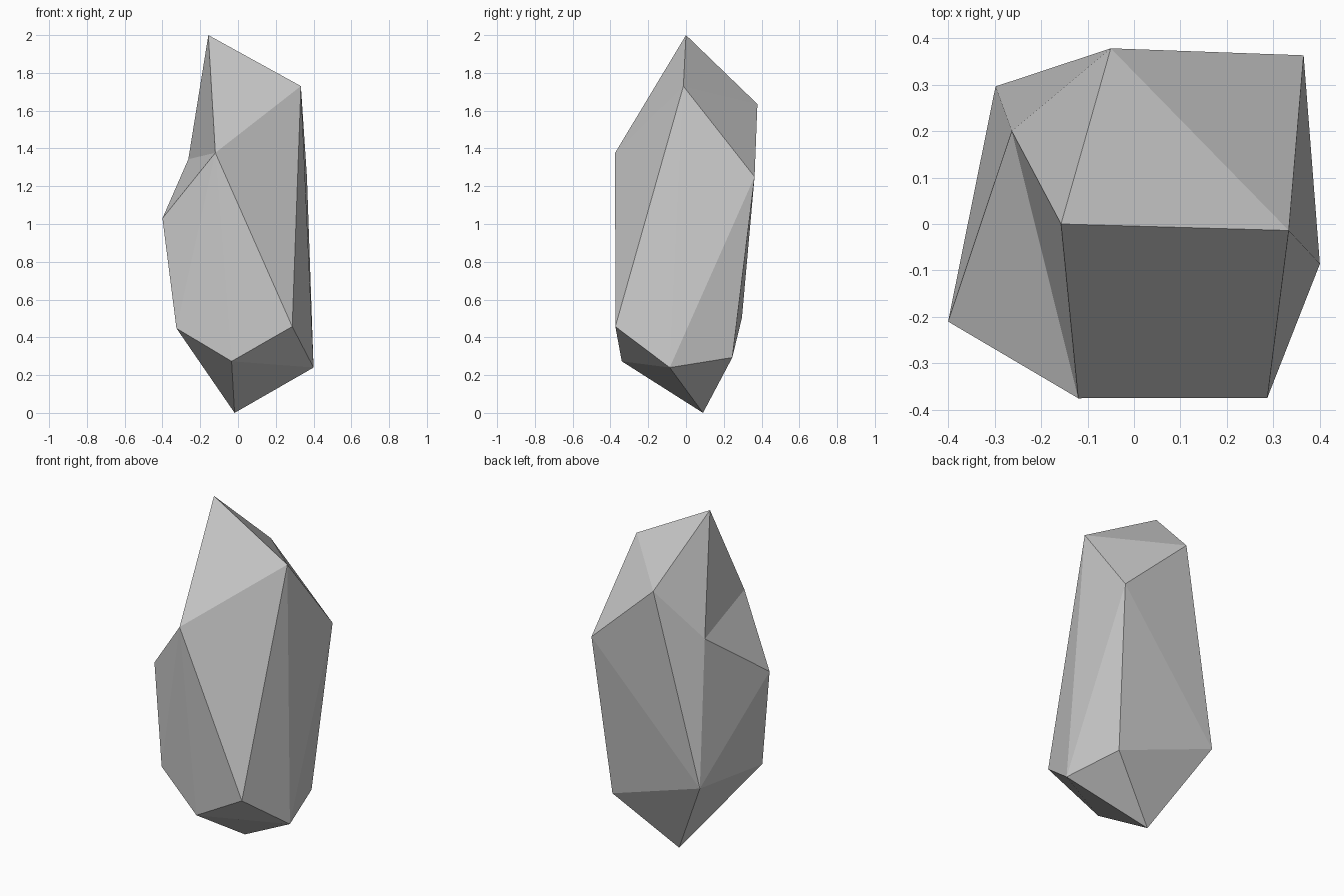
import bpy, bmesh

if "Cube" in bpy.data.objects:
    bpy.data.objects.remove(bpy.data.objects["Cube"])

# Corner points of the faceted rock
corners = {
    "A": (-0.157, 0.0, 2.0),   "B": (0.333, -0.014, 1.73),   # crown
    "L": (-0.05, 0.378, 1.635), "C": (-0.12, -0.375, 1.377),
    "D": (-0.263, 0.20, 1.343), "K": (0.365, 0.363, 1.25),   # shoulders
    "E": (-0.40, -0.21, 1.03),  "N": (-0.298, 0.296, 0.503),
    "G": (0.287, -0.374, 0.457), "F": (-0.326, -0.248, 0.448),  # lower ring
    "M": (0.31, 0.245, 0.293),  "H": (-0.034, -0.34, 0.273),
    "I": (0.40, -0.086, 0.24),  "J": (-0.018, 0.09, 0.0),    # base tip
}

# Facets grouped by region
crown = "ADC ACB ABL BKL ALD"
sides = "BCG CDE CEF CFH CHG BGI BIK KIM KNL KMN NFE NED NDL"
base = "FJH HJI HIG IJM MJN NJF"

bm = bmesh.new()
verts = {name: bm.verts.new(co) for name, co in corners.items()}
for facet in " ".join((crown, sides, base)).split():
    bm.faces.new([verts[c] for c in facet])
bmesh.ops.recalc_face_normals(bm, faces=bm.faces)

# Flat-shaded rock object
mesh = bpy.data.meshes.new("rock")
bm.to_mesh(mesh)
bm.free()
bpy.context.collection.objects.link(bpy.data.objects.new("rock", mesh))
